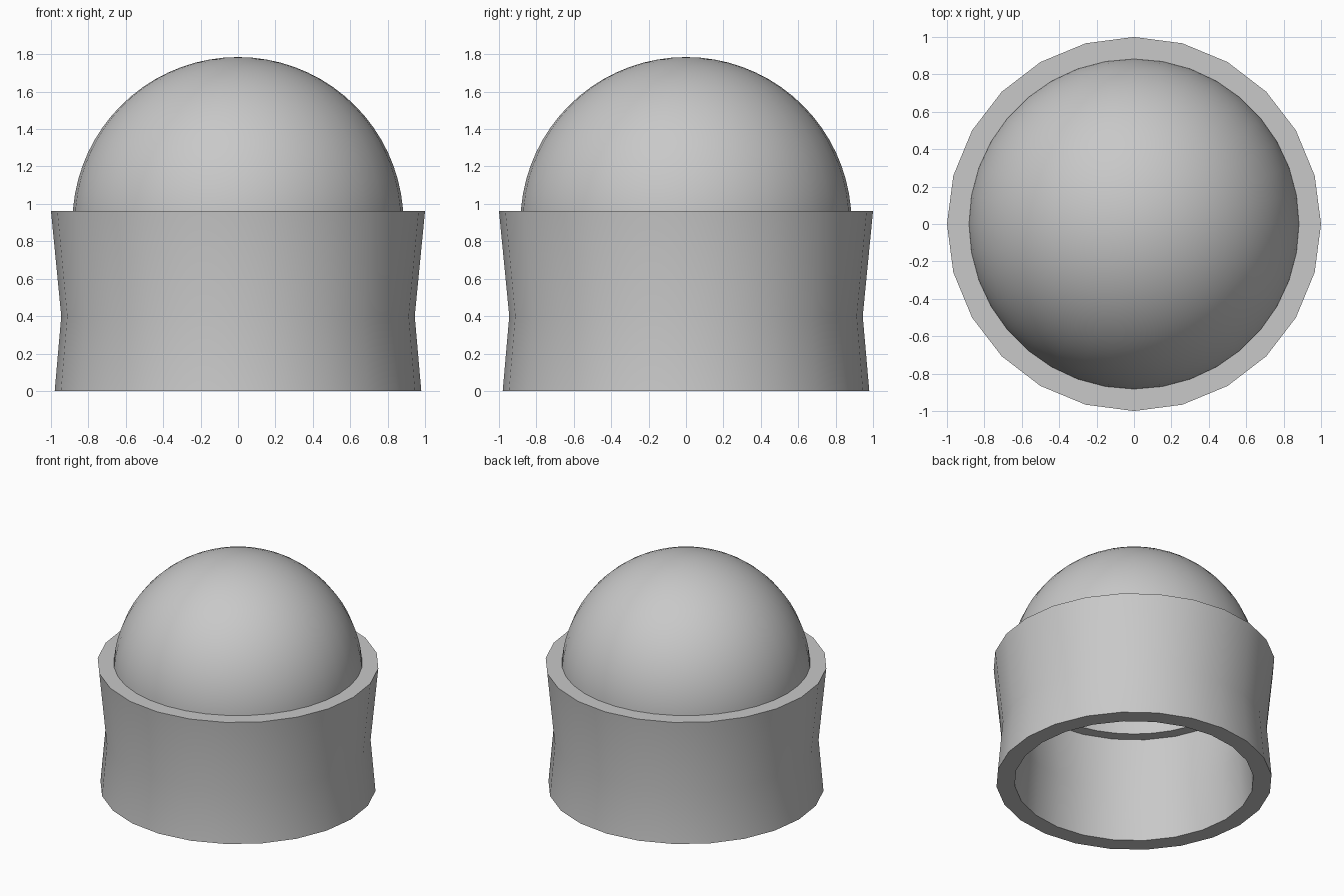
import bpy, bmesh, math

if "Cube" in bpy.data.objects:
    bpy.data.objects.remove(bpy.data.objects["Cube"])

grey = bpy.data.materials.new("light_grey")
grey.diffuse_color = (0.58, 0.58, 0.58, 1)
grey.use_nodes = True
grey.node_tree.nodes["Principled BSDF"].inputs["Base Color"].default_value = grey.diffuse_color


def lathe(name, profile, sides):
    """Revolve a closed (radius, z) profile around the z axis."""
    bm = bmesh.new()
    rings = []
    for k in range(sides):
        a = 2 * math.pi * k / sides
        rings.append([bm.verts.new((r * math.cos(a), r * math.sin(a), z)) for r, z in profile])
    n = len(profile)
    for k in range(sides):
        p, q = rings[k], rings[(k + 1) % sides]
        for i in range(n):
            j = (i + 1) % n
            if profile[i][0] == 0 and profile[j][0] == 0:
                continue
            bm.faces.new((p[i], q[i], q[j], p[j]))
    bmesh.ops.remove_doubles(bm, verts=bm.verts[:], dist=1e-5)
    bmesh.ops.recalc_face_normals(bm, faces=bm.faces[:])
    for f in bm.faces:
        f.smooth = True
    me = bpy.data.meshes.new(name)
    bm.to_mesh(me)
    bm.free()
    me.set_sharp_from_angle(angle=math.radians(30))
    me.materials.append(grey)
    ob = bpy.data.objects.new(name, me)
    bpy.context.collection.objects.link(ob)
    return ob


# waisted sleeve: outer wall up, flat rim, inner wall down
lathe("sleeve", [(0.98, 0), (0.945, 0.40), (1.0, 0.962),
                 (0.87, 0.962), (0.82, 0.40), (0.85, 0)], 24)


def arc(radius, steps=18):
    pts = [(radius * math.cos(math.pi / 2 * i / steps),
            0.90 + radius * math.sin(math.pi / 2 * i / steps)) for i in range(steps)]
    return pts + [(0.0, 0.90 + radius)]


# hollow dome seated in the sleeve, with a short skirt below its equator
lathe("dome", [(0.883, 0.83)] + arc(0.885) + arc(0.775)[::-1] + [(0.772, 0.83)], 36)
